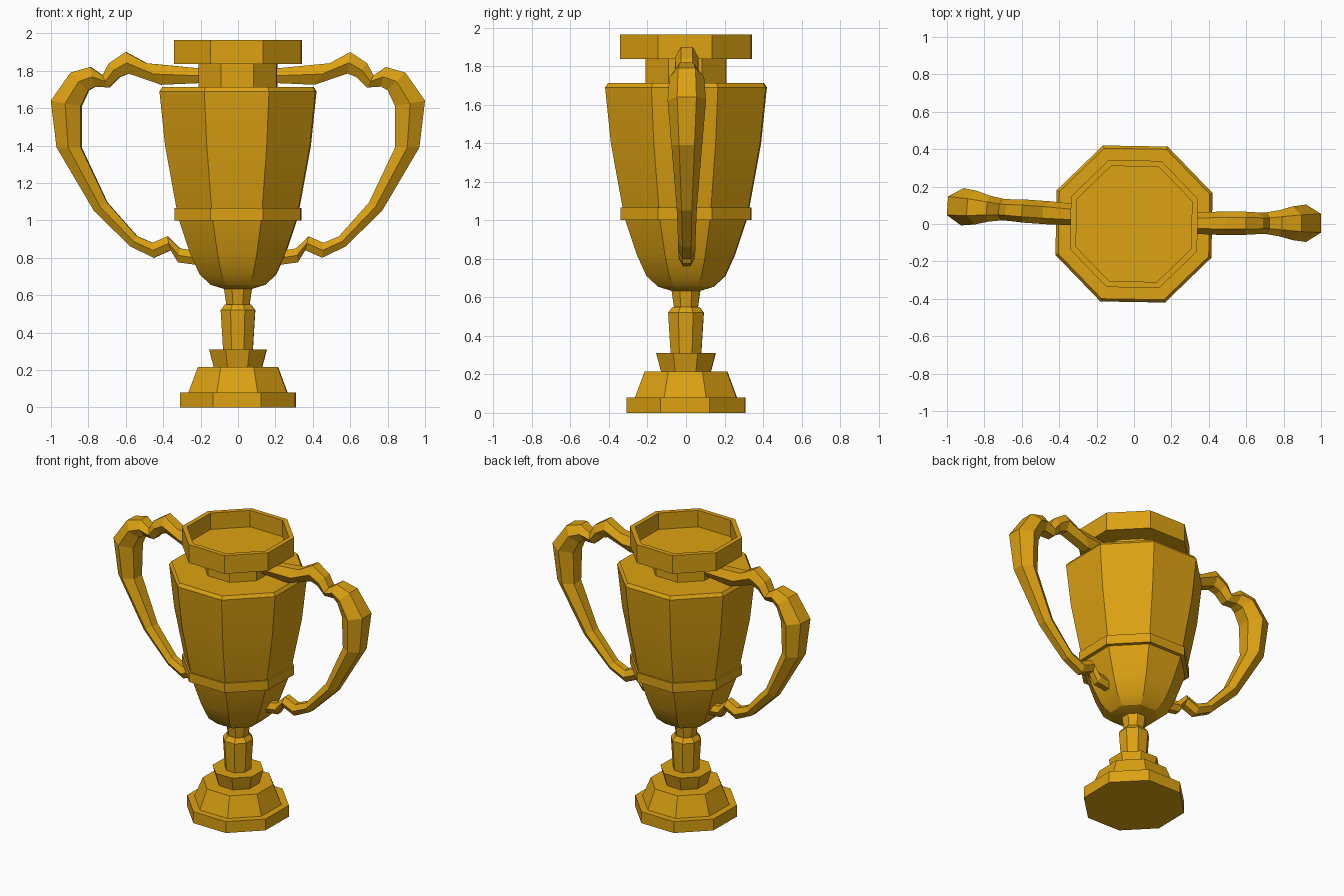
import bpy, bmesh, math

if "Cube" in bpy.data.objects:
    bpy.data.objects.remove(bpy.data.objects["Cube"])

gold = bpy.data.materials.new("gold")
gold.diffuse_color = (0.72, 0.36, 0.006, 1)
gold.use_nodes = True
gold.node_tree.nodes["Principled BSDF"].inputs["Base Color"].default_value = gold.diffuse_color


def finish(name, bm, smooth=False):
    bmesh.ops.recalc_face_normals(bm, faces=bm.faces)
    mesh = bpy.data.meshes.new(name)
    bm.to_mesh(mesh)
    bm.free()
    mesh.materials.append(gold)
    ob = bpy.data.objects.new(name, mesh)
    bpy.context.collection.objects.link(ob)
    if smooth:
        bpy.ops.object.select_all(action='DESELECT')
        ob.select_set(True)
        bpy.context.view_layer.objects.active = ob
        bpy.ops.object.shade_smooth_by_angle(angle=math.radians(25))
    return ob


def loft(bm, rings):
    """Bridge closed rings of points and cap both ends."""
    rings = [[bm.verts.new(p) for p in ring] for ring in rings]
    n = len(rings[0])
    for a, b in zip(rings, rings[1:]):
        for i in range(n):
            j = (i + 1) % n
            bm.faces.new((a[i], a[j], b[j], b[i]))
    bm.faces.new(rings[0])
    bm.faces.new(rings[-1])


def octagon(name, profile, smooth=False):
    """Eight-sided turned part; profile holds (half width, z)."""
    rings = []
    for w, z in profile:
        r = w / math.cos(math.radians(21.5))
        angles = [math.radians(21.5 + 45 * i) for i in range(8)]
        rings.append([(r * math.cos(a), r * math.sin(a), z) for a in angles])
    bm = bmesh.new()
    loft(bm, rings)
    return finish(name, bm, smooth)


# Foot and stem
octagon("base_plate", [(0.31, 0), (0.31, 0.08)])
octagon("base_step", [(0.265, 0.08), (0.215, 0.215)])
octagon("base_collar", [(0.13, 0.215), (0.155, 0.31)])
octagon("stem", [(0.08, 0.31), (0.093, 0.52), (0.07, 0.55), (0.063, 0.55), (0.075, 0.635)])

# Cup, band, neck and hollow rim
octagon("bowl", [(0.07, 0.632), (0.145, 0.655), (0.205, 0.71), (0.255, 0.82), (0.315, 1.0),
                 (0.33, 1.07), (0.39, 1.40), (0.42, 1.69), (0.405, 1.712)], True)
octagon("band", [(0.34, 1.0), (0.34, 1.065)])
octagon("neck", [(0.21, 1.71), (0.21, 1.84)])
octagon("rim", [(0.342, 1.837), (0.342, 1.965), (0.31, 1.965), (0.31, 1.85)])

# Handle stations: outer x, z, inner x, z, half thickness in y
STATIONS = [
    (0.18, 1.81, 0.18, 1.735, 0.05), (0.49, 1.84, 0.41, 1.725, 0.062),
    (0.60, 1.90, 0.585, 1.785, 0.062), (0.69, 1.84, 0.635, 1.765, 0.058),
    (0.725, 1.775, 0.69, 1.71, 0.058), (0.79, 1.82, 0.765, 1.715, 0.07),
    (0.895, 1.79, 0.80, 1.695, 0.09), (1.0, 1.64, 0.84, 1.61, 0.1),
    (0.97, 1.39, 0.84, 1.39, 0.08), (0.77, 1.05, 0.70, 1.095, 0.053),
    (0.575, 0.86, 0.54, 0.915, 0.045), (0.45, 0.80, 0.457, 0.88, 0.045),
    (0.36, 0.84, 0.377, 0.915, 0.045), (0.32, 0.775, 0.31, 0.85, 0.042),
    (0.22, 0.762, 0.22, 0.835, 0.04),
]


def handle(name, turn, y):
    """Six-sided section following the stations."""
    rings = []
    for ox, oz, ix, iz, t in STATIONS:
        mx, mz = (ox + ix) / 2, (oz + iz) / 2
        rings.append([(ox, t / 2, oz), (ox, -t / 2, oz), (mx, -t, mz),
                      (ix, -t / 2, iz), (ix, t / 2, iz), (mx, t, mz)])
    bm = bmesh.new()
    loft(bm, rings)
    ob = finish(name, bm)
    ob.rotation_euler.z = math.radians(turn)
    ob.location.y = y


handle("right_handle", 0, 0.004)
handle("left_handle", 176, 0.028)
